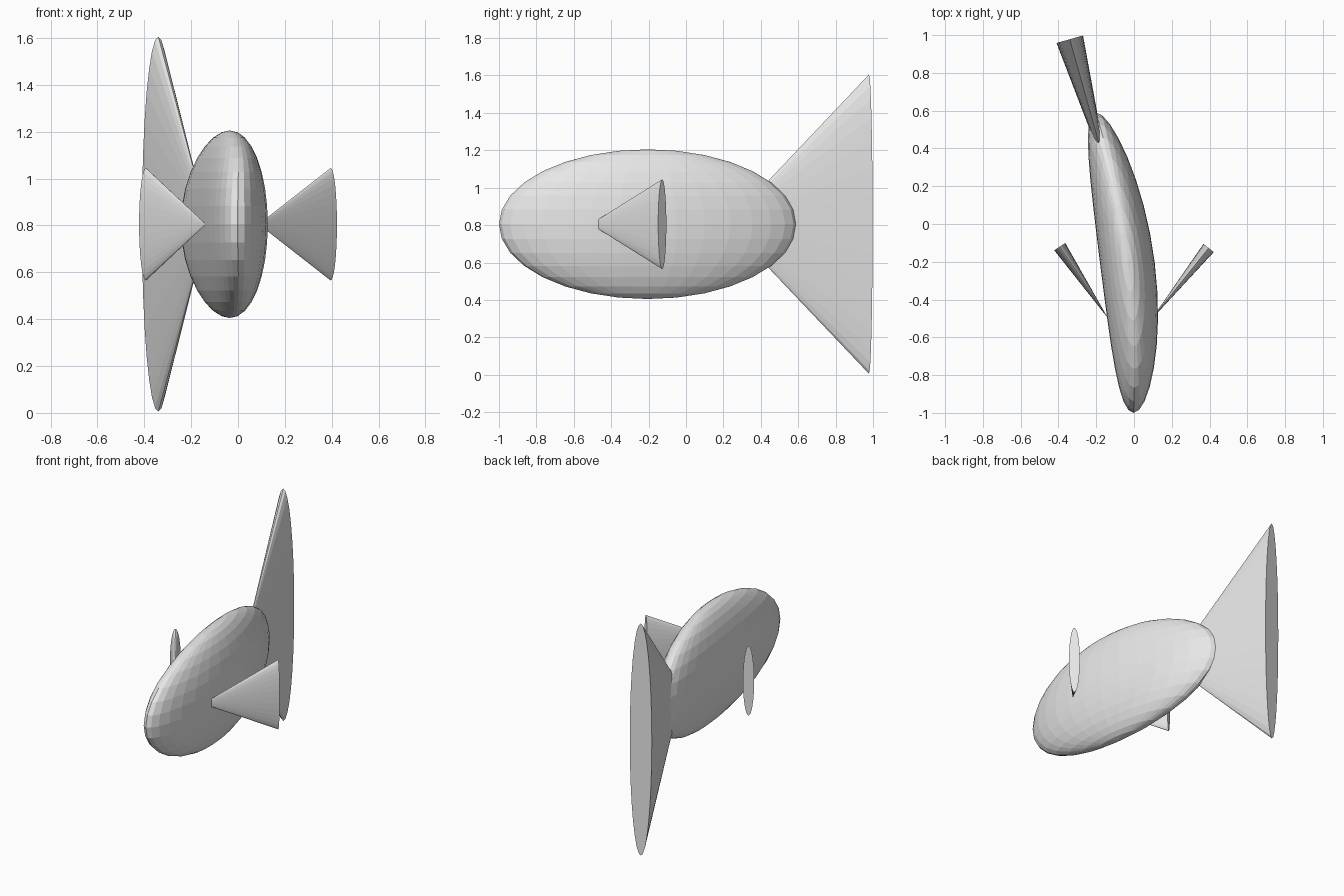
import bpy
from mathutils import Vector, Matrix

cube = bpy.data.objects.get("Cube")
if cube:
    bpy.data.objects.remove(cube, do_unlink=True)

GREY = (0.8, 0.8, 0.8, 1.0)
MID_Z = 0.805

grey = bpy.data.materials.new("plain_grey")
grey.use_nodes = True
grey.diffuse_color = GREY
grey.node_tree.nodes["Principled BSDF"].inputs["Base Color"].default_value = GREY


def finish(name):
    obj = bpy.context.object
    obj.name = name
    obj.data.materials.append(grey)
    return obj


def fin(name, tip, base, half_height, half_thickness):
    """Flattened cone, opening from its tip towards a flat oval end."""
    tip, base = Vector((*tip, MID_Z)), Vector((*base, MID_Z))
    length = (base - tip).length
    bpy.ops.mesh.primitive_cone_add(vertices=32, radius1=1, radius2=0, depth=1)
    obj = finish(name)
    axis = (tip - base).normalized()
    up = Vector((0, 0, 1))
    side = up.cross(axis)
    turn = Matrix((side, up, axis)).transposed().to_4x4()
    size = Matrix.Diagonal((half_thickness, half_height, length, 1))
    obj.data.transform(Matrix.Translation((tip + base) / 2) @ turn @ size)


# Body: a flattened ellipsoid whose rear sweeps to the right
bpy.ops.mesh.primitive_uv_sphere_add(segments=32, ring_count=16, radius=1)
body = finish("body")
for v in body.data.vertices:
    x, y, z = v.co
    y = 0.795 * y - 0.205
    v.co = (0.145 * x + 0.002 - 0.105 * (y + 0.8) ** 2, y, 0.4 * z + MID_Z)
body.data.update()

# Fins
fin("tail_fin", (-0.127, 0.22), (-0.34, 0.978), 0.8, 0.073)
fin("left_fin", (0.088, -0.51), (0.395, -0.127), 0.24, 0.035)
fin("right_fin", (-0.137, -0.50), (-0.393, -0.12), 0.24, 0.035)
